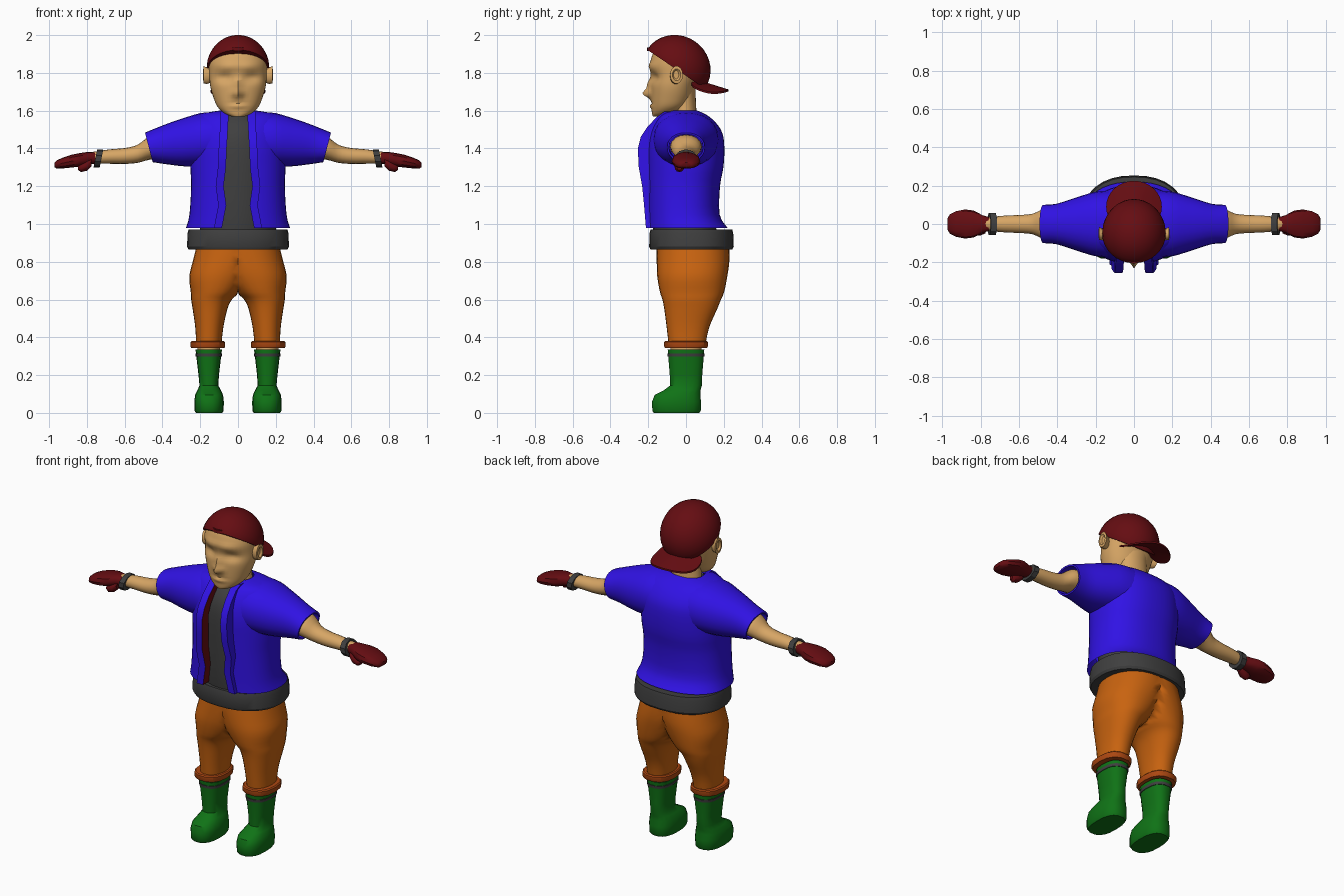
import bpy, bmesh, math
from mathutils import Matrix, Vector

COLORS = {
    "skin": (0.68, 0.38, 0.13), "blue": (0.03, 0.006, 0.78), "charcoal": (0.05, 0.05, 0.05),
    "dark_red": (0.13, 0.004, 0.006), "orange": (0.58, 0.125, 0.005),
    "rust": (0.42, 0.065, 0.006), "green": (0.005, 0.17, 0.008),
}
MATS = {}
for key, c in COLORS.items():
    MATS[key] = bpy.data.materials.new(key)
    MATS[key].diffuse_color = (*c, 1)


def finish(name, bm, mats, mirror=False, angle=40):
    bmesh.ops.recalc_face_normals(bm, faces=bm.faces)
    me = bpy.data.meshes.new(name)
    bm.to_mesh(me)
    bm.free()
    ob = bpy.data.objects.new(name, me)
    bpy.context.collection.objects.link(ob)
    for m in mats:
        me.materials.append(MATS[m])
    bpy.ops.object.select_all(action='DESELECT')
    ob.select_set(True)
    bpy.context.view_layer.objects.active = ob
    bpy.ops.object.shade_smooth_by_angle(angle=math.radians(angle))
    if mirror:
        mod = ob.modifiers.new("mirror", 'MIRROR')
        mod.merge_threshold = 0.0005
    return ob


def smooth_rows(rows, k):
    """Catmull-Rom interpolation between profile rows."""
    out = []
    for i in range(len(rows) - 1):
        a, b = rows[max(i - 1, 0)], rows[i]
        c, d = rows[i + 1], rows[min(i + 2, len(rows) - 1)]
        for j in range(k):
            t = j / k
            out.append([0.5 * (2 * q + (r - p) * t + (2 * p - 5 * q + 4 * r - s) * t * t
                               + (3 * q - p - 3 * r + s) * t ** 3) for p, q, r, s in zip(a, b, c, d)])
    return out + [list(rows[-1])]


def spow(v, e):
    return math.copysign(abs(v) ** e, v)


def loft(name, rows, mat, axis='z', n=24, p=2.0, warp=None, **kw):
    """Rows (t, centre a, centre b, radius a, radius b); a,b = x,y along z or y,z along x."""
    bm = bmesh.new()
    rings = []
    for t, ca, cb, ra, rb in rows:
        ring = []
        for i in range(n):
            ang = 2 * math.pi * (i + (0.5 if n < 12 else 0)) / n
            a = ca + ra * spow(math.cos(ang), 2 / p)
            b = cb + rb * spow(math.sin(ang), 2 / p)
            v = Vector((a, b, t)) if axis == 'z' else Vector((t, a, b))
            ring.append(bm.verts.new(warp(v) if warp else v))
        rings.append(ring)
    for r, s in zip(rings, rings[1:]):
        for i in range(n):
            bm.faces.new((r[i], r[(i + 1) % n], s[(i + 1) % n], s[i]))
    bm.faces.new(rings[0])
    bm.faces.new(rings[-1])
    if kw.get("mirror"):  # no wall on the mirror plane
        wall = [f for f in bm.faces if all(v.co.x < 1e-5 for v in f.verts)]
        bmesh.ops.delete(bm, geom=wall, context='FACES')
    return finish(name, bm, [mat], **kw)


def span(rows):
    """(z, rx, y front, y back) -> loft rows"""
    return [(z, 0, (f + b) / 2, rx, (b - f) / 2) for z, rx, f, b in rows]


# Head with brow, sockets, nose and mouth pushed into the front
def face(v):
    if v.y < -0.08:
        x, z = abs(v.x), v.z
        g = lambda cx, cz, sx, sz: math.exp(-((x - cx) / sx) ** 2 - ((z - cz) / sz) ** 2)
        v.y += 0.022 * g(0.07, 1.775, 0.045, 0.025) - 0.012 * g(0.05, 1.835, 0.07, 0.022)
        v.y -= 0.042 * g(0, 1.69, 0.022, 0.022) + 0.02 * g(0, 1.735, 0.018, 0.035)
        v.y += 0.007 * g(0, 1.638, 0.04, 0.006) - 0.01 * g(0, 1.625, 0.035, 0.012)
    return v


head = [(1.568, .03, -.175, -.11), (1.585, .07, -.18, -.06), (1.62, .108, -.183, 0),
        (1.67, .13, -.185, .03), (1.73, .147, -.186, .05), (1.79, .152, -.187, .075),
        (1.86, .154, -.187, .09), (1.91, .14, -.17, .09), (1.95, .10, -.13, .05)]
loft("head", smooth_rows(span(head), 5), "skin", n=40, p=2.15, warp=face, angle=60)
loft("neck", [(1.5, 0, -.01, .10, .075), (1.6, 0, -.005, .09, .06), (1.7, 0, -.01, .085, .06),
              (1.8, 0, 0, .1, .06)], "skin")
loft("ear", [(.14, -.055, 1.785, .02, .035), (.165, -.055, 1.785, .03, .045),
             (.182, -.05, 1.79, .034, .047), (.184, -.05, 1.79, .022, .032),
             (.174, -.052, 1.79, .014, .022)], "skin", axis='x', n=14, mirror=True)

# Backwards cap: tilted dome plus drooping brim
tilt = Matrix.Translation((0, -.05, 1.825)) @ Matrix.Rotation(math.radians(-34), 4, 'X')
dome = [(-.006, 0, 0, .164, .182)] + [
    (.172 * math.sin(a), 0, 0, .166 * math.cos(a), .184 * math.cos(a))
    for a in [math.radians(d) for d in (0, 10, 20, 30, 40, 50, 60, 70, 80, 88)]]
loft("cap", dome, "dark_red", n=32, warp=lambda v: tilt @ v)
loft("cap_front_peak", [(1.915, 0, -.18, .04, .026), (1.935, 0, -.18, .035, .026)], "dark_red", n=12)


def brim(v):
    y = max(v.y, .03)
    return Vector((v.x, y, v.z + 1.772 - .31 * y - 2.2 * v.x ** 2))


loft("cap_brim", [(z, 0, .09, .145 * s, .135 * s) for z, s in
                  ((0, .02), (0, .5), (0, 1), (.01, 1), (.01, .5), (.01, .02))],
     "dark_red", n=32, warp=brim)

# Shirt under the jacket
loft("shirt", smooth_rows(span([(.9, .2, -.165, .18), (1.05, .2, -.18, .15), (1.3, .2, -.185, .17),
     (1.45, .19, -.175, .16), (1.53, .15, -.14, .11), (1.575, .09, -.095, .06)]), 3), "charcoal")

# Open jacket body: half shell from the opening round to the back, mirrored
# (z, half width, y front, y back, half opening)
jacket = [(.98, .275, -.205, .22, .10), (1.05, .257, -.205, .178, .085), (1.2, .248, -.207, .18, .09),
          (1.3, .252, -.207, .198, .08), (1.4, .252, -.207, .203, .075), (1.48, .25, -.193, .193, .07),
          (1.54, .238, -.165, .155, .065), (1.58, .205, -.13, .105, .06), (1.6, .10, -.09, .06, .055)]
bm = bmesh.new()
prev = None
for z, rx, yf, yb, op in smooth_rows(jacket, 3):
    p, n = 2.3, 20
    a0 = math.asin(min(1, op / rx) ** (p / 2))
    ring = []
    for i in range(n + 1):
        a = a0 + (math.pi - a0) * i / n
        x = 0 if i == n else rx * spow(math.sin(a), 2 / p)
        ring.append(bm.verts.new((x, (yf + yb) / 2 - (yb - yf) / 2 * spow(math.cos(a), 2 / p), z)))
    if prev:
        for i in range(n):
            bm.faces.new((prev[i], prev[i + 1], ring[i + 1], ring[i]))
    prev = ring
finish("jacket_body", bm, ["blue"], mirror=True)

# Lapels: raised strips with a red lining on the inner side
bm = bmesh.new()
prev = None
for z, x, y in ((.98, .085, -.212), (1.1, .062, -.222), (1.2, .076, -.232), (1.3, .064, -.25),
                (1.4, .06, -.255), (1.46, .056, -.24), (1.52, .053, -.2), (1.57, .05, -.15),
                (1.595, .055, -.115)):
    ring = [bm.verts.new(c) for c in ((x, y + .06, z), (x, y, z), (x + .042, y, z), (x + .042, y + .06, z))]
    if prev:
        for i in range(4):
            f = bm.faces.new((prev[i], prev[(i + 1) % 4], ring[(i + 1) % 4], ring[i]))
            f.material_index = 1 if i == 0 else 0
    else:
        bm.faces.new(ring)
    prev = ring
bm.faces.new(prev)
finish("lapel", bm, ["blue", "dark_red"], mirror=True, angle=30)


# Sleeves with slanted open cuffs
def slant(v):
    v.x += (v.z - 1.405) * .26 * max(0, min(1, (v.x - .25) / .2))
    return v


sleeve = smooth_rows([(.10, 0, 1.445, .175, .148), (.2, 0, 1.445, .168, .142), (.3, 0, 1.43, .138, .124),
                      (.4, 0, 1.415, .106, .098), (.472, 0, 1.405, .1, .078)], 3)
loft("sleeve", sleeve + [(.472, 0, 1.405, .09, .069), (.41, 0, 1.41, .088, .068)], "blue",
     axis='x', p=2.2, warp=slant, mirror=True)

# Arms, wristbands, mittens
loft("arm", smooth_rows([(.40, 0, 1.41, .085, .065), (.47, 0, 1.402, .078, .062), (.53, 0, 1.372, .053, .048),
     (.6, 0, 1.36, .047, .042), (.68, 0, 1.357, .043, .038), (.78, 0, 1.35, .034, .03)], 3),
     "skin", axis='x', n=16, mirror=True)
loft("wristband", [(.723, 0, 1.347, .045, .04), (.723, 0, 1.347, .06, .048), (.755, 0, 1.347, .06, .048),
     (.755, 0, 1.347, .04, .035)], "charcoal", axis='x', n=10, mirror=True, angle=30,
     warp=lambda v: Vector((v.x - (v.z - 1.347) * .2, v.y, v.z)))
loft("mitten", [(.755, 0, 1.35, .036, .03), (.79, 0, 1.348, .046, .034), (.835, 0, 1.34, .07, .036),
     (.88, 0, 1.333, .076, .034), (.93, 0, 1.322, .066, .028), (.96, 0, 1.315, .05, .022),
     (.972, 0, 1.313, .03, .012)], "dark_red", axis='x', n=12, p=2.6, mirror=True)
loft("thumb", [(.775, -.03, 1.325, .02, .02), (.8, -.035, 1.308, .026, .026), (.83, -.035, 1.297, .024, .022),
     (.846, -.035, 1.297, .012, .012)], "dark_red", axis='x', n=10, mirror=True)

# Belt
loft("belt", span([(.866, .235, -.16, .22), (.866, .262, -.188, .245), (.88, .27, -.195, .253),
     (.95, .267, -.193, .25), (.97, .262, -.188, .245), (.97, .235, -.16, .22)]), "charcoal",
     n=32, p=2.3, angle=30)

# Trousers: each leg widens into half the hips
legs = smooth_rows([(.345, .155, .005, .066, .095), (.45, .152, .01, .074, .112), (.55, .148, .025, .092, .14),
                    (.6, .14, .03, .108, .155), (.64, .12, .032, .13, .17), (.72, .09, .033, .168, .185),
                    (.8, .05, .037, .19, .192), (.9, 0, .037, .215, .192)], 3)
loft("trousers", legs, "orange", n=28, p=2.2, mirror=True, angle=60,
     warp=lambda v: Vector((max(v.x, 0), v.y, v.z)))
loft("trouser_cuff", [(.343, .16, 0, .07, .095), (.343, .16, 0, .088, .113), (.352, .16, 0, .092, .118),
     (.374, .16, 0, .092, .118), (.38, .16, 0, .086, .112), (.38, .16, 0, .06, .085)],
     "rust", n=14, p=2.4, mirror=True, angle=30)

# Shins and boots
loft("shin", [(.28, .155, 0, .058, .08), (.36, .155, 0, .06, .083)], "skin", n=16, mirror=True)
loft("boot", [(0, .153, -.05, .07, .122), (.012, .153, -.05, .077, .13), (.06, .153, -.05, .078, .131),
     (.095, .153, -.045, .074, .122), (.12, .153, -.02, .062, .098), (.145, .154, 0, .05, .085),
     (.2, .155, 0, .054, .087), (.335, .155, 0, .07, .098), (.335, .155, 0, .058, .083)],
     "green", n=18, p=2.5, mirror=True)
loft("boot_trim", [(.298, .155, 0, .062, .09), (.298, .155, 0, .069, .098), (.314, .155, 0, .071, .1),
     (.314, .155, 0, .062, .09)], "charcoal", n=18, p=2.5, mirror=True, angle=30)
